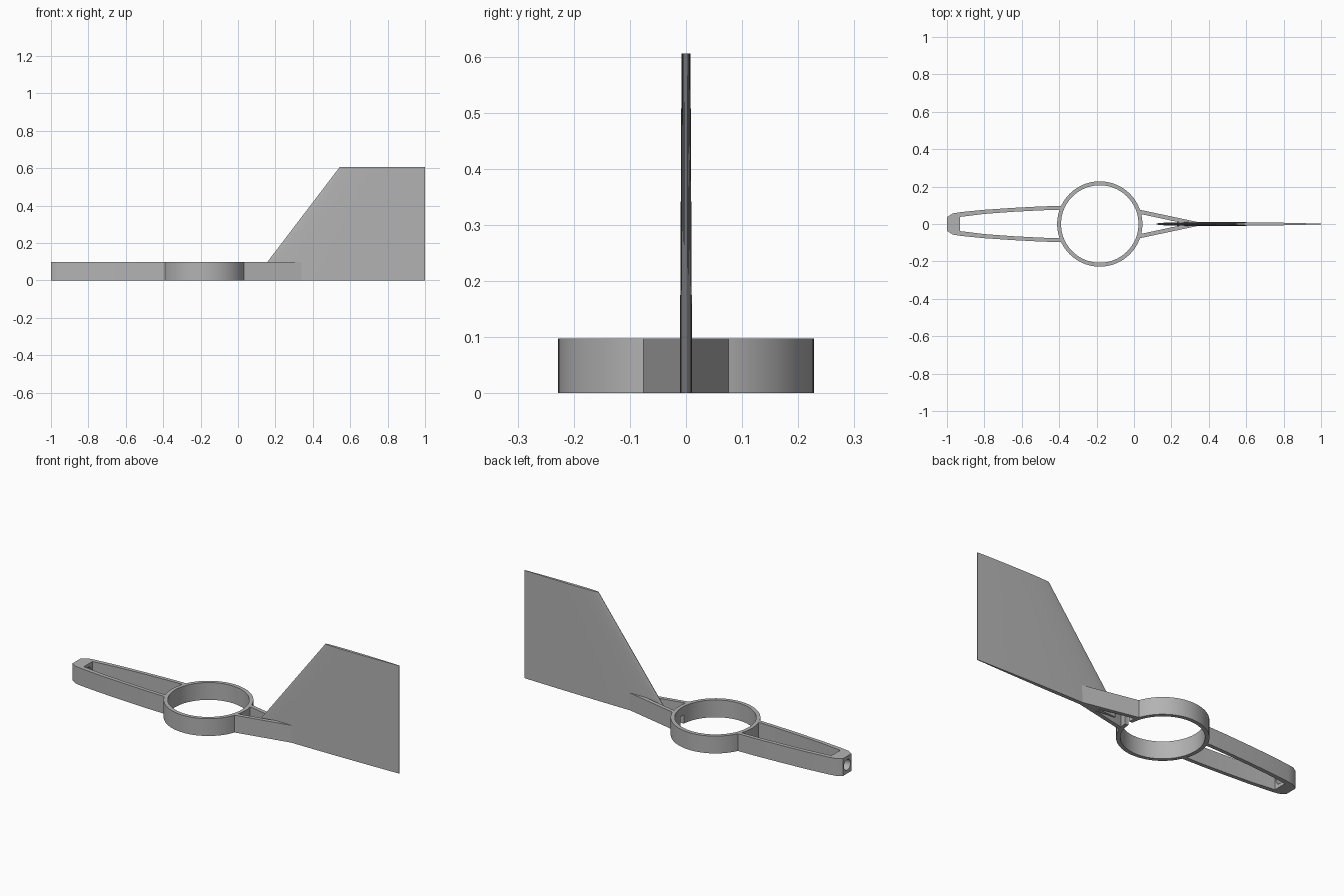
import bpy, bmesh, math

cube = bpy.data.objects.get("Cube")
if cube:
    bpy.data.objects.remove(cube, do_unlink=True)

HEIGHT = 0.097
RING_X, RING_R, RING_INNER = -0.183, 0.228, 0.207

grey = bpy.data.materials.new("plain grey")
grey.use_nodes = True
grey.diffuse_color = (0.45, 0.45, 0.45, 1)
grey.node_tree.nodes["Principled BSDF"].inputs["Base Color"].default_value = (0.45, 0.45, 0.45, 1)


def finish(name, bm):
    bmesh.ops.recalc_face_normals(bm, faces=bm.faces)
    mesh = bpy.data.meshes.new(name)
    bm.to_mesh(mesh)
    bm.free()
    mesh.materials.append(grey)
    obj = bpy.data.objects.new(name, mesh)
    bpy.context.collection.objects.link(obj)
    return obj


def wall(name, outer, inner, closed=False):
    """Upright wall between two matching plan outlines."""
    bm = bmesh.new()
    rows = [[bm.verts.new((x, y, z)) for x, y, z in
             ((*o, 0), (*o, HEIGHT), (*i, HEIGHT), (*i, 0))]
            for o, i in zip(outer, inner)]
    pairs = list(zip(rows, rows[1:]))
    if closed:
        pairs.append((rows[-1], rows[0]))
    else:
        bm.faces.new(rows[0])
        bm.faces.new(rows[-1])
    for a, b in pairs:
        for k in range(4):
            n = (k + 1) % 4
            bm.faces.new((a[k], a[n], b[n], b[k]))
    return finish(name, bm)


def mirrored(points):
    return points + [(x, -y) for x, y in reversed(points)]


def circle(radius, count=96):
    return [(RING_X + radius * math.cos(math.tau * k / count),
             radius * math.sin(math.tau * k / count)) for k in range(count)]


def activate(obj):
    bpy.ops.object.select_all(action="DESELECT")
    obj.select_set(True)
    bpy.context.view_layer.objects.active = obj


def cut(obj, cutter):
    cutter.hide_render = True
    mod = obj.modifiers.new("cut", "BOOLEAN")
    mod.object = cutter
    mod.operation = "DIFFERENCE"
    mod.solver = "EXACT"
    activate(obj)
    bpy.ops.object.modifier_apply(modifier=mod.name)
    bpy.data.objects.remove(cutter, do_unlink=True)


# Round holder with a small cable notch under its rear wall
ring = wall("holder_ring", circle(RING_R), circle(RING_INNER), closed=True)
bpy.ops.mesh.primitive_cube_add(size=1, location=(0.035, 0, 0.02))
notch = bpy.context.object
notch.scale = (0.07, 0.03, 0.06)
cut(ring, notch)

# Curved front arms joined by a nose block with a round bore
nose_outer = [(-0.385, 0.097), (-0.5, 0.094), (-0.65, 0.086), (-0.8, 0.076),
              (-0.93, 0.063), (-0.97, 0.056), (-1, 0.036)]
nose_inner = [(-0.393, 0.076), (-0.5, 0.073), (-0.65, 0.065), (-0.8, 0.054),
              (-0.93, 0.038), (-0.93, 0.028), (-0.93, 0.015)]
frame = wall("front_frame", mirrored(nose_outer), mirrored(nose_inner))
bpy.ops.mesh.primitive_cylinder_add(vertices=32, radius=0.03, depth=0.2,
                                    location=(-0.97, 0, HEIGHT / 2),
                                    rotation=(0, math.pi / 2, 0))
cut(frame, bpy.context.object)

# Straight rear arms closing onto the fin
rear_arms = []
for side, name in ((1, "rear_arm_left"), (-1, "rear_arm_right")):
    outer = [(0.022, side * 0.078), (0.345, side * 0.0095)]
    inner = [(0.027, side * 0.055), (0.285, 0)]
    rear_arms.append(wall(name, outer, inner))

# Swept tail fin lofted through thin aerofoil sections
STATIONS = [0, 0.004, 0.015, 0.04, 0.08, 0.15, 0.25, 0.35, 0.5, 0.65, 0.8, 0.9, 1]


def half_thickness(u, t):
    shape = 1.4845 * u ** 0.5 - 0.63 * u - 1.758 * u**2 + 1.4215 * u**3 - 0.5075 * u**4
    return 2 * t * shape + 0.0015


bm = bmesh.new()
sections = []
for z, lead, t in ((0, 0.12, 0.0095), (0.05, 0.12, 0.0095), (0.605, 0.543, 0.0065)):
    plan = mirrored([(lead + (1 - lead) * u, half_thickness(u, t)) for u in STATIONS])
    sections.append([bm.verts.new((x, y, z)) for x, y in plan])
for low, high in zip(sections, sections[1:]):
    for k in range(len(low)):
        n = (k + 1) % len(low)
        bm.faces.new((low[k], low[n], high[n], high[k]))
bm.faces.new(sections[0])
bm.faces.new(sections[-1])
fin = finish("tail_fin", bm)

for part in [ring, frame, fin] + rear_arms:
    activate(part)
    bpy.ops.object.shade_smooth_by_angle(angle=math.radians(25))
